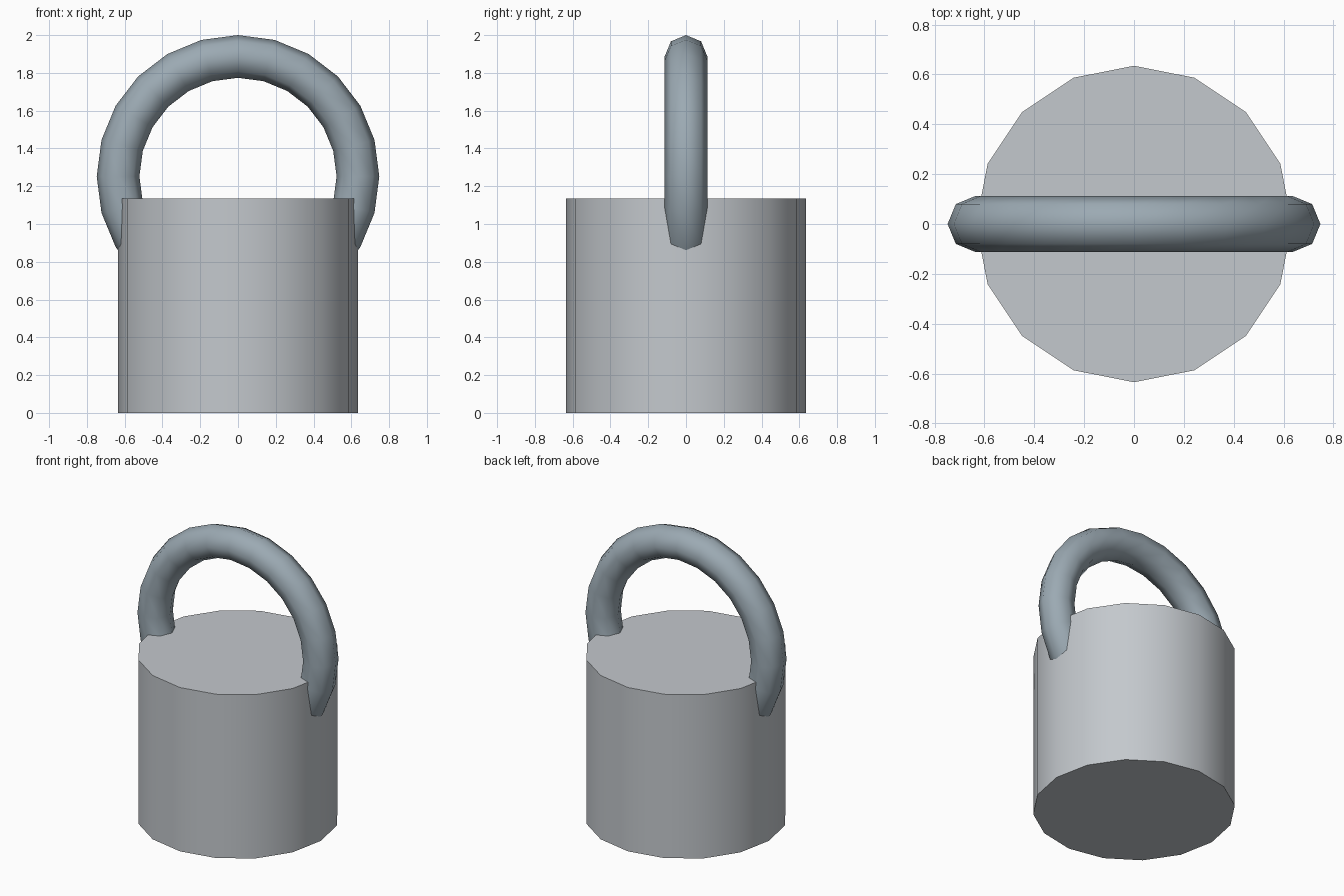
import bpy
from math import radians

if "Cube" in bpy.data.objects:
    bpy.data.objects.remove(bpy.data.objects["Cube"])


def finish(obj, name, color):
    obj.name = name
    bpy.ops.object.shade_smooth_by_angle(angle=radians(50))
    mat = bpy.data.materials.new(name + "_grey")
    mat.diffuse_color = (*color, 1)
    mat.use_nodes = True
    mat.node_tree.nodes["Principled BSDF"].inputs["Base Color"].default_value = mat.diffuse_color
    obj.data.materials.append(mat)


# Solid weight body: 16-sided drum standing on the ground
HEIGHT = 1.135
bpy.ops.mesh.primitive_cylinder_add(vertices=16, radius=0.635, depth=HEIGHT,
                                    location=(0, 0, HEIGHT / 2))
finish(bpy.context.object, "body", (0.55, 0.58, 0.61))

# Ring handle: upright torus whose lower part is sunk into the body
bpy.ops.mesh.primitive_torus_add(major_segments=24, minor_segments=8,
                                 major_radius=0.635, minor_radius=0.113,
                                 location=(0, 0, 1.252),
                                 rotation=(radians(90), 0, 0))
finish(bpy.context.object, "handle", (0.33, 0.40, 0.45))
